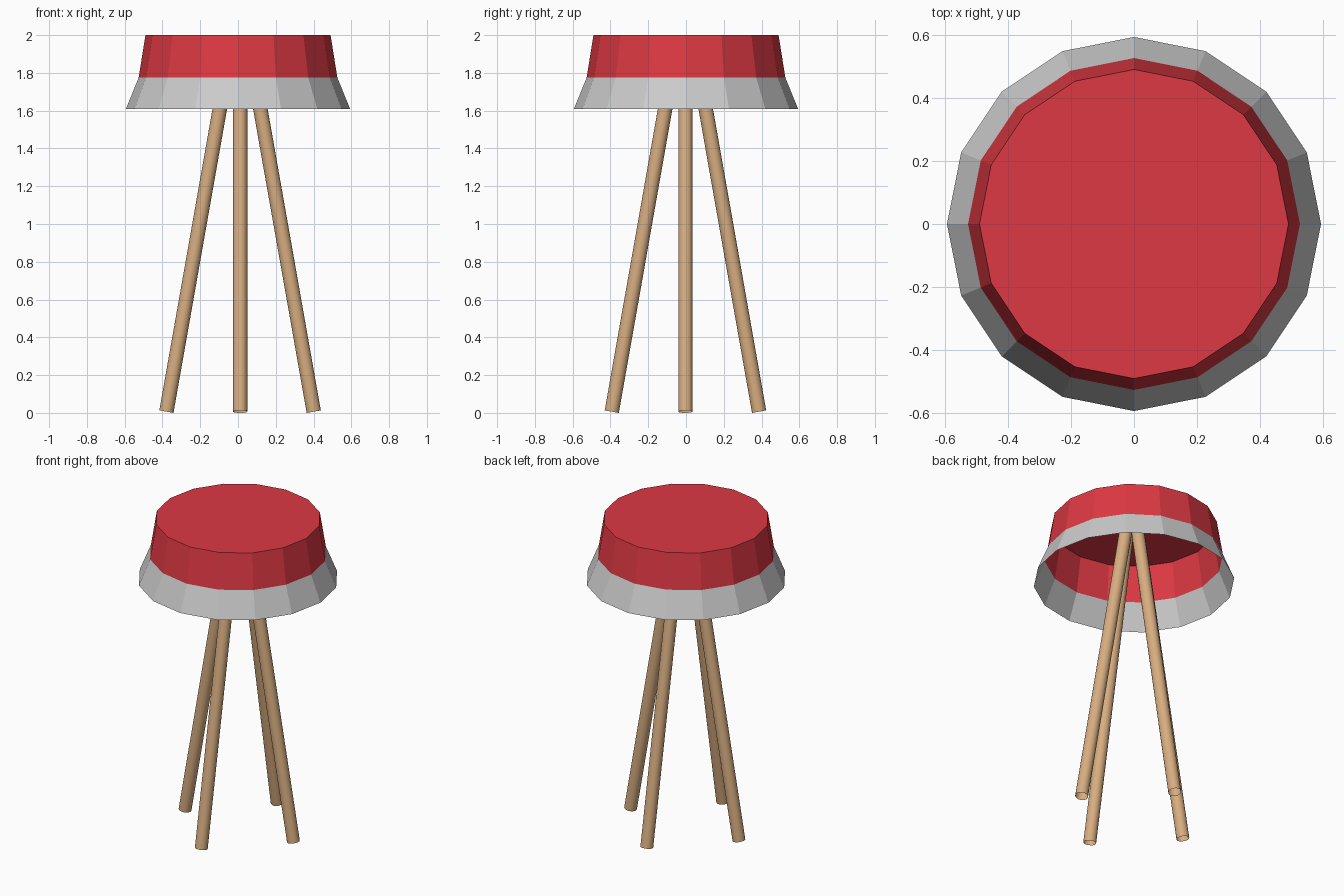
import bpy, bmesh, math
from mathutils import Matrix, Vector

if "Cube" in bpy.data.objects:
    bpy.data.objects.remove(bpy.data.objects["Cube"])


def material(name, rgb):
    m = bpy.data.materials.new(name)
    m.diffuse_color = (*rgb, 1)
    m.use_nodes = True
    m.node_tree.nodes["Principled BSDF"].inputs["Base Color"].default_value = m.diffuse_color
    return m


def add_object(name, bm, mat=None):
    mesh = bpy.data.meshes.new(name)
    bm.to_mesh(mesh)
    bm.free()
    if mat:
        mesh.materials.append(mat)
    ob = bpy.data.objects.new(name, mesh)
    bpy.context.collection.objects.link(ob)
    return ob


def band(name, r_low, z_low, r_high, z_high, mat=None, lid=False):
    """Open faceted 16-sided band, optionally closed on top."""
    bm = bmesh.new()
    n = 16
    rings = [[bm.verts.new((r * math.cos(math.tau * i / n), r * math.sin(math.tau * i / n), z))
              for i in range(n)] for r, z in ((r_low, z_low), (r_high, z_high))]
    low, high = rings
    for i in range(n):
        j = (i + 1) % n
        bm.faces.new((low[i], low[j], high[j], high[i]))
    if lid:
        bm.faces.new(high)
    return add_object(name, bm, mat)


red = material("red_cushion", (0.72, 0.04, 0.055))
wood = material("wood", (0.68, 0.42, 0.22))

# Hollow seat: grey flared skirt and red cushion shell
band("seat_skirt", 0.593, 1.61, 0.526, 1.775)
band("seat_cushion", 0.526, 1.775, 0.49, 2.0, red, lid=True)

# Four splayed tubular legs, open at the ends
TILT, RADIUS, TOP = math.radians(10), 0.038, 1.978
CENTRE = Vector((0.011, -0.003, 0))
for k, name in enumerate(("right_leg", "back_leg", "left_leg", "front_leg")):
    z0 = RADIUS * math.sin(TILT)
    length = (TOP - z0) / math.cos(TILT)
    bm = bmesh.new()
    bmesh.ops.create_cone(bm, cap_ends=False, segments=32, radius1=RADIUS, radius2=RADIUS,
                          depth=length, matrix=Matrix.Translation((0, 0, length / 2)))
    place = (Matrix.Translation(CENTRE) @ Matrix.Rotation(k * math.pi / 2, 4, 'Z')
             @ Matrix.Translation((0.39, 0, z0)) @ Matrix.Rotation(-TILT, 4, 'Y'))
    bm.transform(place)
    for f in bm.faces:
        f.smooth = True
    add_object(name, bm, wood)
